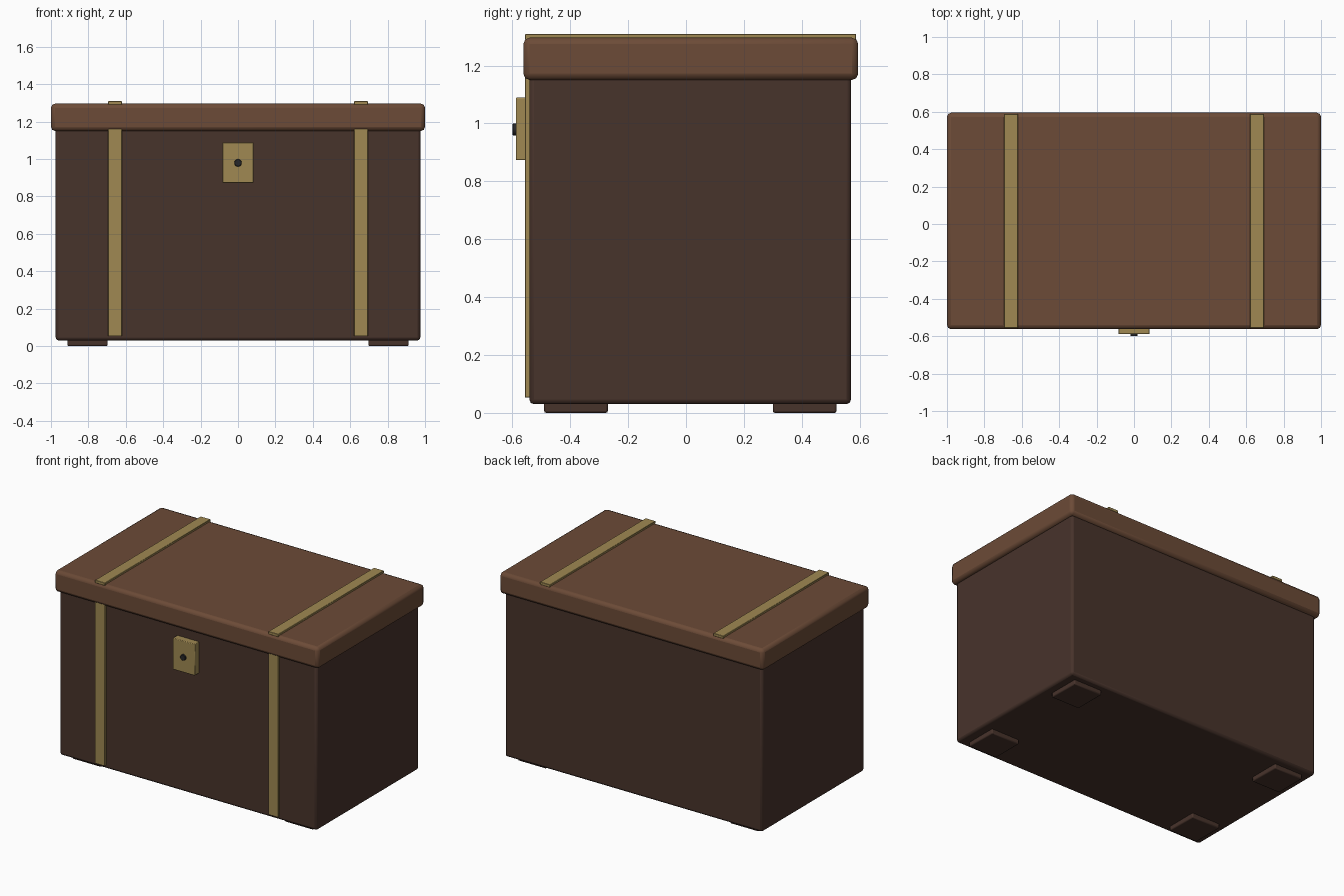
import bpy, math

if "Cube" in bpy.data.objects:
    bpy.data.objects.remove(bpy.data.objects["Cube"])


def material(name, rgb):
    m = bpy.data.materials.new(name)
    m.diffuse_color = (*rgb, 1)
    m.use_nodes = True
    m.node_tree.nodes["Principled BSDF"].inputs["Base Color"].default_value = m.diffuse_color
    return m


DARK = material("dark_wood", (0.064, 0.033, 0.024))
WOOD = material("lid_wood", (0.15, 0.07, 0.038))
BRASS = material("brass", (0.35, 0.25, 0.085))
IRON = material("iron", (0.02, 0.02, 0.022))


def finish(ob, name, mat, bevel, segments=2):
    ob.name = name
    ob.data.materials.append(mat)
    b = ob.modifiers.new("bevel", 'BEVEL')
    b.width = bevel
    b.segments = segments
    bpy.ops.object.shade_smooth_by_angle(angle=math.radians(35))
    return ob


def box(name, x, y, z, mat, bevel, segments=2):
    """Bevelled box spanning the (min, max) ranges x, y, z."""
    spans = (x, y, z)
    bpy.ops.mesh.primitive_cube_add(size=1, location=[(a + b) / 2 for a, b in spans])
    ob = bpy.context.object
    ob.scale = [b - a for a, b in spans]
    bpy.ops.object.transform_apply(location=False, rotation=False, scale=True)
    return finish(ob, name, mat, bevel, segments)


# Chest body and overhanging lid
box("chest_body", (-0.975, 0.975), (-0.541, 0.57), (0.03, 1.165), DARK, 0.016)
box("lid", (-1, 1), (-0.562, 0.595), (1.15, 1.296), WOOD, 0.022)

for side, s in (("left", -1), ("right", 1)):
    # Brass straps on the front and over the lid
    strap = sorted((s * 0.62, s * 0.695))
    box(side + "_front_strap", strap, (-0.557, -0.535), (0.053, 1.165), BRASS, 0.002, 1)
    box(side + "_lid_strap", strap, (-0.556, 0.588), (1.29, 1.309), BRASS, 0.002, 1)
    # Low feet
    foot = sorted((s * 0.697, s * 0.912))
    for end, y in (("front", (-0.49, -0.27)), ("back", (0.3, 0.52))):
        box(f"{end}_{side}_foot", foot, y, (0, 0.045), DARK, 0.007)

# Lock plate with its round keyhole stud
box("lock_plate", (-0.083, 0.083), (-0.588, -0.535), (0.873, 1.089), BRASS, 0.004)
bpy.ops.mesh.primitive_cylinder_add(vertices=16, radius=0.02, depth=0.03,
                                    location=(0, -0.585, 0.979),
                                    rotation=(math.pi / 2, 0, 0))
finish(bpy.context.object, "keyhole", IRON, 0.002, 1)
